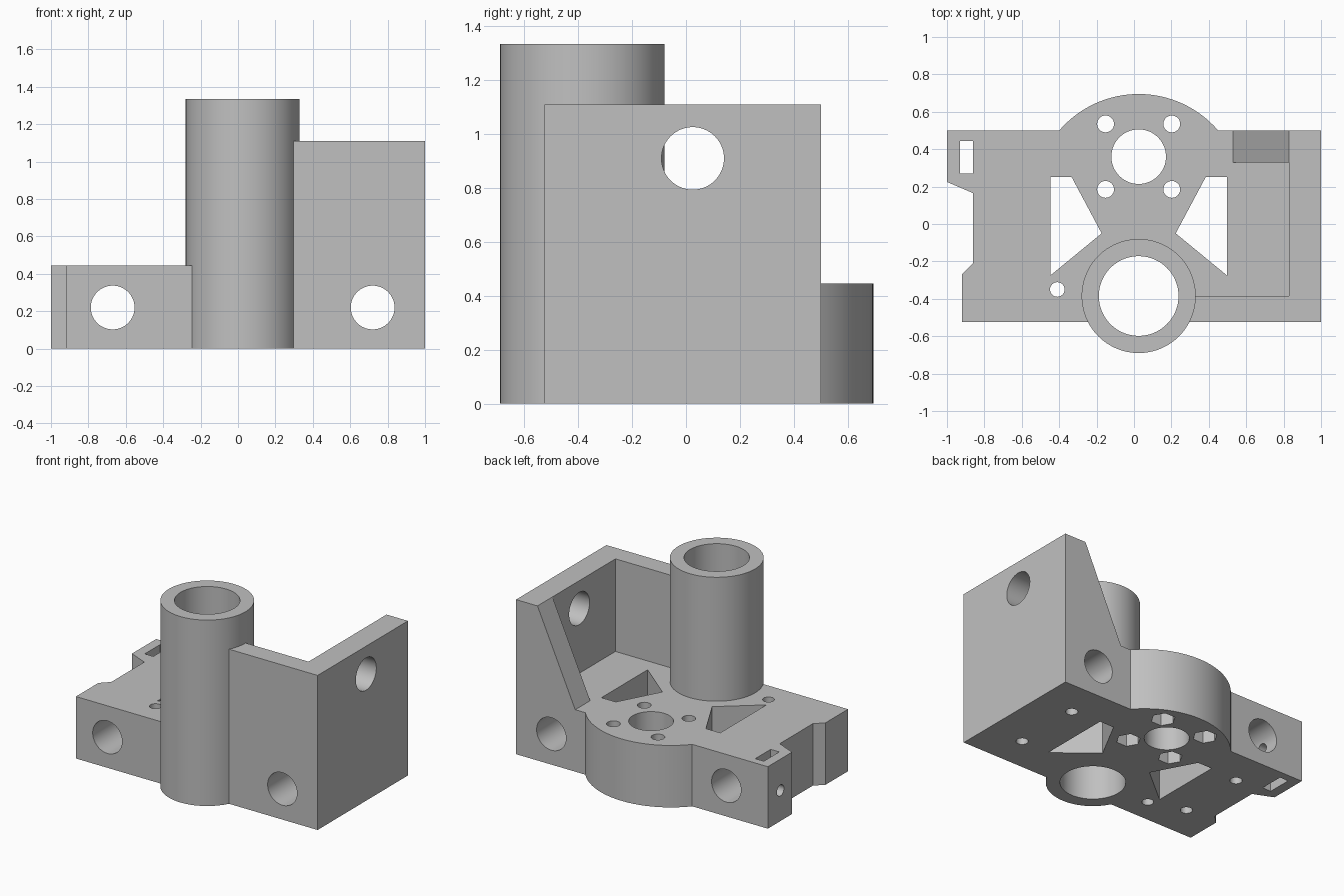
import bpy, bmesh, math
from mathutils import Vector, Matrix

cube = bpy.data.objects.get("Cube")
if cube:
    bpy.data.objects.remove(cube, do_unlink=True)

grey = bpy.data.materials.new("plain grey")
grey.use_nodes = True
COLOUR = (0.53, 0.53, 0.53, 1)
grey.diffuse_color = COLOUR
grey.node_tree.nodes["Principled BSDF"].inputs["Base Color"].default_value = COLOUR


def prism(name, outline, start, end, axis="z"):
    """Extrude an outline along z, or an (x, z) outline along y."""
    place = (lambda p, d: (p[0], p[1], d)) if axis == "z" else (lambda p, d: (p[0], d, p[1]))
    bm = bmesh.new()
    face = bm.faces.new([bm.verts.new(place(p, start)) for p in outline])
    moved = bmesh.ops.extrude_face_region(bm, geom=[face])["geom"]
    shift = Vector(place((0, 0), end - start))
    bmesh.ops.translate(bm, vec=shift, verts=[v for v in moved if isinstance(v, bmesh.types.BMVert)])
    bmesh.ops.recalc_face_normals(bm, faces=bm.faces)
    return finish(name, bm)


def cylinder(name, centre, radius, length, axis="z", sides=64):
    bm = bmesh.new()
    turn = {"x": Matrix.Rotation(math.pi / 2, 4, "Y"),
            "y": Matrix.Rotation(math.pi / 2, 4, "X"),
            "z": Matrix.Identity(4)}[axis]
    # Start the ring on +x so hexagons point along x
    spin = Matrix.Rotation(math.pi / 2, 4, "Z")
    bmesh.ops.create_cone(bm, cap_ends=True, segments=sides, radius1=radius, radius2=radius,
                          depth=length, matrix=Matrix.Translation(centre) @ turn @ spin)
    return finish(name, bm)


def finish(name, bm):
    mesh = bpy.data.meshes.new(name)
    bm.to_mesh(mesh)
    bm.free()
    mesh.materials.append(grey)
    obj = bpy.data.objects.new(name, mesh)
    bpy.context.collection.objects.link(obj)
    return obj


def combine(target, other, operation):
    mod = target.modifiers.new(operation.lower(), "BOOLEAN")
    mod.operation, mod.solver, mod.object = operation, "EXACT", other
    bpy.context.view_layer.objects.active = target
    bpy.ops.object.modifier_apply(modifier=mod.name)
    bpy.data.objects.remove(other, do_unlink=True)


MID = 0.025          # x of the symmetry line
BASE_H, WALL_H, TUBE_H = 0.445, 1.11, 1.335
BACK, FRONT = 0.5, -0.525

# Base plate with a round bulge at the back and a notched right side
bulge_r, bulge_y = 0.56, 0.135
a0 = math.asin((BACK - bulge_y) / bulge_r)
arc = []
for i in range(33):
    a = a0 + (math.pi - 2 * a0) * i / 32
    arc.append((MID + bulge_r * math.cos(a), bulge_y + bulge_r * math.sin(a)))
outline = [(1, FRONT), (1, BACK)] + arc + [
    (-1, BACK), (-1, 0.225), (-0.86, 0.165), (-0.86, -0.21), (-0.92, -0.27), (-0.92, FRONT)]
body = prism("bracket_body", outline, 0, BASE_H)

# Corner wall, sloped rib and upright tube
wall = prism("corner_wall", [(0.28, FRONT), (1, FRONT), (1, BACK), (0.83, BACK),
                             (0.83, -0.385), (0.28, -0.385)], 0, WALL_H)
combine(body, wall, "UNION")
rib = prism("sloped_rib", [(0.53, 0.1), (0.9, 0.1), (0.9, WALL_H), (0.83, WALL_H),
                           (0.53, BASE_H)], 0.33, BACK, "y")
combine(body, rib, "UNION")
tube = cylinder("upright_tube", (MID, -0.385, TUBE_H / 2), 0.305, TUBE_H, sides=96)
combine(body, tube, "UNION")

cutters = [
    # Tube bore and central hole
    cylinder("tube_bore", (MID, -0.385, 0.7), 0.213, 2, sides=96),
    cylinder("motor_hole", (MID, 0.36, 0.3), 0.146, 1),
    # Cross hole in the side wall
    cylinder("wall_hole", (0.95, 0.025, 0.91), 0.116, 0.5, "x"),
    # Nut slot and its screw hole, and one small vertical hole
    prism("nut_slot", [(-0.93, 0.27), (-0.862, 0.27), (-0.862, 0.445), (-0.93, 0.445)], -0.2, 0.7),
    cylinder("side_screw_hole", (-0.87, 0.357, 0.22), 0.04, 0.4, "x", 32),
    cylinder("corner_hole", (-0.41, -0.35, 0.2), 0.039, 1, sides=32),
]

# Rod holes with set screw holes from below
for x in (-0.67, 0.72):
    cutters.append(cylinder("rod_hole", (x, 0, 0.22), 0.117, 3, "y"))
    for y in (-0.27, 0.23):
        cutters.append(cylinder("set_screw_hole", (x, y, 0.06), 0.04, 0.32, sides=32))

for side in (-1, 1):
    # Screw holes with hexagonal nut pockets underneath
    for y in (0.185, 0.535):
        x = MID + side * 0.177
        cutters.append(cylinder("screw_hole", (x, y, 0.2), 0.045, 1, sides=32))
        cutters.append(cylinder("nut_pocket", (x, y, 0), 0.081, 0.3, sides=6))
    # Lightening windows
    window = [(0.472, 0.25), (0.358, 0.25), (0.198, -0.05), (0.472, -0.275)]
    cutters.append(prism("window", [(MID + side * x, y) for x, y in window], -0.2, 0.7))

for cutter in cutters:
    combine(body, cutter, "DIFFERENCE")

# Smooth round surfaces, keep edges sharp
bpy.ops.object.select_all(action="DESELECT")
body.select_set(True)
bpy.context.view_layer.objects.active = body
bpy.ops.object.shade_smooth_by_angle(angle=math.radians(25))
